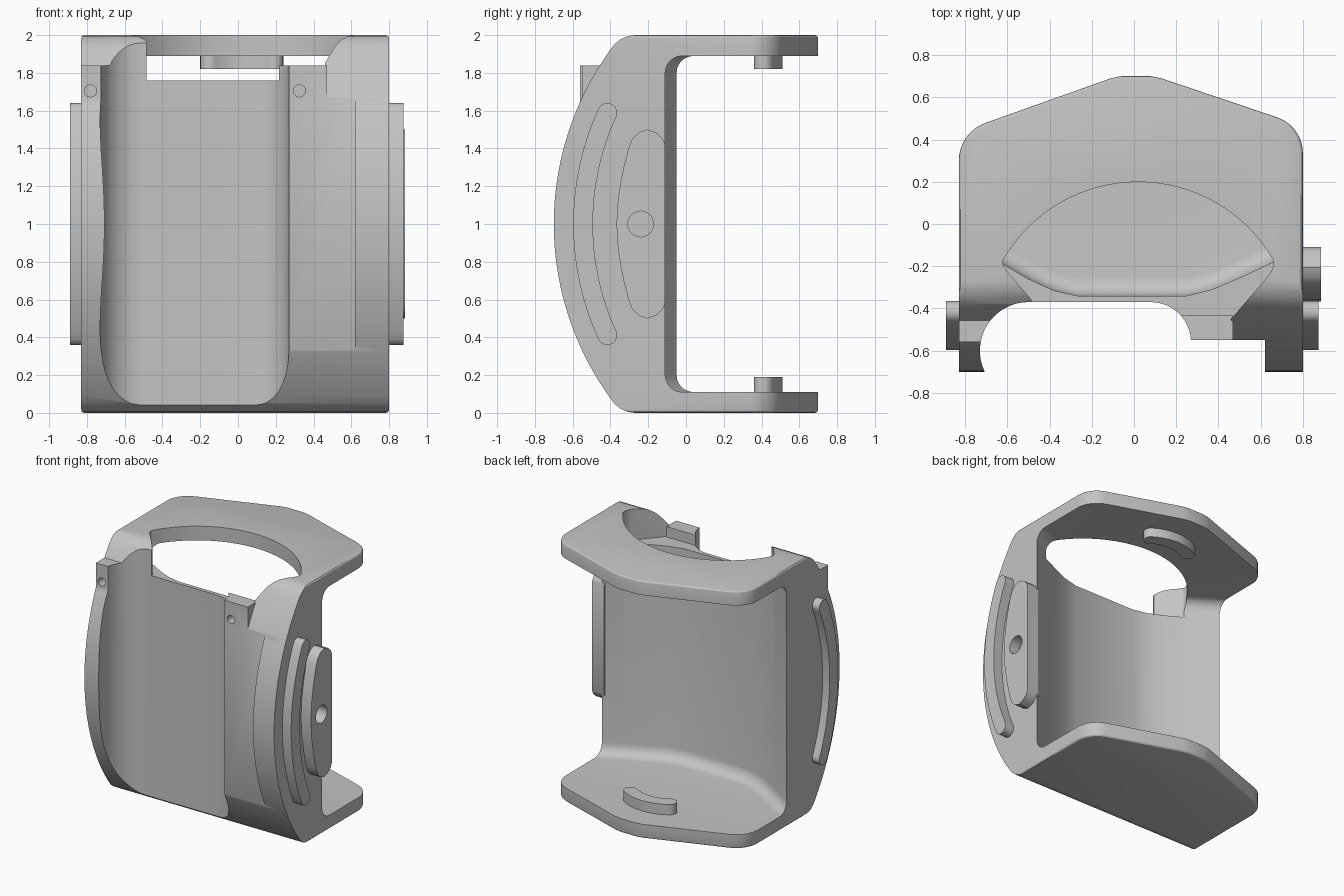
import bpy, bmesh
from math import sin, cos, asin, pi, sqrt, radians

cube = bpy.data.objects.get("Cube")
if cube:
    bpy.data.objects.remove(cube, do_unlink=True)

grey = bpy.data.materials.new("plain_grey")
grey.use_nodes = True
grey.diffuse_color = (0.55, 0.55, 0.55, 1)
grey.node_tree.nodes["Principled BSDF"].inputs["Base Color"].default_value = (0.55, 0.55, 0.55, 1)

PLACE = {"x": lambda a, b, t: (t, a, b),
         "y": lambda a, b, t: (a, t, b),
         "z": lambda a, b, t: (a, b, t)}


def loft(name, rings, axis, bevel=0):
    """Closed solid through outlines given as (outline, level along axis)."""
    bm = bmesh.new()
    loops = [[bm.verts.new(PLACE[axis](a, b, t)) for a, b in pts] for pts, t in rings]
    n = len(loops[0])
    caps = [bm.faces.new(loops[0]), bm.faces.new(loops[-1])]
    for low, high in zip(loops, loops[1:]):
        for i in range(n):
            j = (i + 1) % n
            bm.faces.new((low[i], low[j], high[j], high[i]))
    bmesh.ops.recalc_face_normals(bm, faces=bm.faces)
    if bevel:
        edges = list({e for f in caps for e in f.edges})
        bmesh.ops.bevel(bm, geom=edges, offset=bevel, segments=3, profile=0.5, affect="EDGES")
    mesh = bpy.data.meshes.new(name)
    bm.to_mesh(mesh)
    bm.free()
    mesh.materials.append(grey)
    obj = bpy.data.objects.new(name, mesh)
    bpy.context.collection.objects.link(obj)
    return obj


def prism(name, pts, axis, lo, hi, bevel=0):
    return loft(name, [(pts, lo), (pts, hi)], axis, bevel)


def box(name, x, y, z):
    return prism(name, [(x[0], y[0]), (x[1], y[0]), (x[1], y[1]), (x[0], y[1])], "z", *z)


def arc(cx, cy, r, a0, a1, n=12):
    angles = [radians(a0 + (a1 - a0) * i / n) for i in range(n + 1)]
    return [(cx + r * cos(a), cy + r * sin(a)) for a in angles]


def disc(cx, cy, r):
    return arc(cx, cy, r, 0, 345, 23)


def band(cx, cy, r, half_width, mid, spread):
    """Curved strip outline with round ends."""
    lo, hi = mid - spread, mid + spread
    ends = [(cx + r * cos(radians(a)), cy + r * sin(radians(a))) for a in (hi, lo)]
    return (arc(cx, cy, r + half_width, lo, hi, 24)
            + arc(*ends[0], half_width, hi, hi + 180, 10)[1:-1]
            + arc(cx, cy, r - half_width, hi, lo, 24)
            + arc(*ends[1], half_width, lo + 180, lo + 360, 10)[1:-1])


def combine(target, tool, operation):
    mod = target.modifiers.new(operation.lower(), "BOOLEAN")
    mod.operation, mod.solver, mod.object = operation, "EXACT", tool
    bpy.context.view_layer.objects.active = target
    bpy.ops.object.modifier_apply(modifier=mod.name)
    bpy.data.objects.remove(tool, do_unlink=True)


# Bracket: pointed plan with softened rims, trimmed by the bowed side profile
plan = ([(-0.83, -0.9), (0.8, -0.9)] + arc(0.62, 0.335, 0.18, 0, 71, 8)
        + [(0.13, 0.69), (0.08, 0.7), (-0.06, 0.7), (-0.11, 0.69)]
        + arc(-0.64, 0.3, 0.19, 109, 180, 8))
bracket = prism("bracket", plan, "z", 0, 2, 0.018)

front = [(0.87 - sqrt(1.57 ** 2 - d * d), 1 + d) for d in [0.95 * i / 24 for i in range(-24, 25)]]
profile = ([(1, -0.1), (-0.27, -0.1), (-0.27, 0), (-0.31, 0.006), (-0.345, 0.022)] + front
           + [(-0.345, 1.978), (-0.31, 1.994), (-0.27, 2), (-0.27, 2.1), (1, 2.1)])
combine(bracket, prism("side_trim", profile, "x", -1.2, 1.2), "INTERSECT")

# Rear cavity with filleted floor and ceiling
wall = [(-1, 0.07), (-0.83, -0.05), (-0.62, -0.19), (-0.5, -0.26), (-0.38, -0.315), (-0.27, -0.34),
        (0.25, -0.34), (0.37, -0.31), (0.5, -0.255), (0.66, -0.18), (0.8, -0.11), (1, 0.02)]
outline = wall + [(1, 1.5), (-1, 1.5)]
fillet = [(0.09 * (1 - sin(radians(a))), 0.09 * (1 - cos(radians(a)))) for a in range(0, 91, 15)]
levels = [(s, 0.11 + h) for s, h in fillet] + [(s, 1.89 - h) for s, h in reversed(fillet)]
rings = [([(x, y + s) for x, y in outline], z) for s, z in levels]
combine(bracket, loft("cavity", rings, "z"), "DIFFERENCE")

# Arched opening through the top plate, running out at the front
opening = (arc(0.02, -0.54, 0.739, 30, 150, 32)
           + [(-0.62, -0.195), (-0.605, -0.22), (-0.485, -0.36), (-0.485, -0.9),
              (0.46, -0.9), (0.46, -0.45), (0.645, -0.235), (0.66, -0.2)])
combine(bracket, prism("top_opening", opening, "z", 1.76, 2.2), "DIFFERENCE")

# Hinge blocks
combine(bracket, box("right_block", (0.2, 0.47), (-0.55, -0.43), (1.6, 1.84)), "UNION")
combine(bracket, box("left_block", (-0.83, -0.65), (-0.56, -0.4), (1.5, 1.84)), "UNION")

# Front channel with rounded sides and a shallower step beside it
channel = ([(-0.62, -0.9)] + arc(-0.5, -0.6, 0.23, 205, 90, 20) + arc(0.08, -0.56, 0.19, 90, 3, 12)
           + [(0.27, -0.55), (0.62, -0.55), (0.62, -0.9)])
combine(bracket, prism("front_channel", channel, "z", -0.2, 2.2), "DIFFERENCE")

# Pin holes in the blocks
for x in (-0.78, 0.325):
    combine(bracket, prism("pin_hole", disc(x, 1.705, 0.032), "y", -0.7, -0.48), "DIFFERENCE")

# Curved rails on both sides
rail = band(0.87, 1, 1.415, 0.052, 180, 24.6)
parts = [bracket,
         prism("right_rail", rail, "x", 0.78, 0.875),
         prism("left_rail", rail, "x", -0.89, -0.81)]

# Side pad with a round socket
half = [(-0.11, 1.42), (-0.125, 1.455), (-0.16, 1.485), (-0.205, 1.5), (-0.25, 1.485),
        (-0.285, 1.45), (-0.305, 1.4), (-0.335, 1.28), (-0.36, 1.14)]
pad = prism("side_pad", half + [(-0.368, 1)] + [(y, 2 - z) for y, z in reversed(half)], "x", 0.78, 0.885)
combine(pad, prism("socket", disc(-0.24, 1, 0.068), "x", 0.802, 1), "DIFFERENCE")
parts.append(pad)

# Curved lugs facing each other inside the plates
lug = band(0.02, 0.146, 0.314, 0.05, 90, 32.8)
parts.append(prism("bottom_lug", lug, "z", 0.1, 0.19))
parts.append(prism("top_lug", lug, "z", 1.82, 1.9))

# Smooth curved faces, keep hard edges
bpy.ops.object.select_all(action="DESELECT")
for part in parts:
    part.select_set(True)
bpy.context.view_layer.objects.active = bracket
bpy.ops.object.shade_smooth_by_angle(angle=radians(28))
